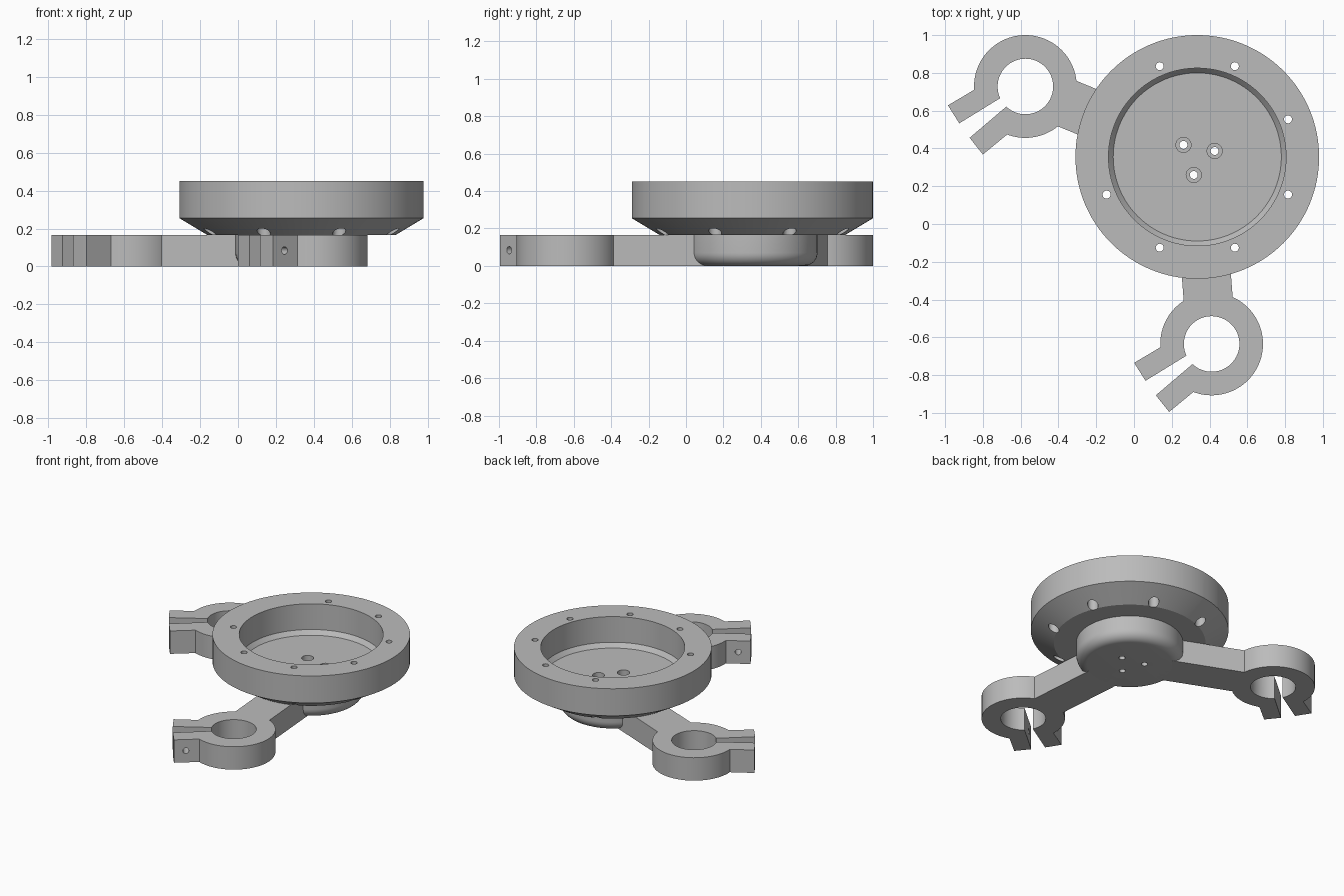
import bpy, bmesh, math
from mathutils import Matrix, Vector

cube = bpy.data.objects.get("Cube")
if cube:
    bpy.data.objects.remove(cube, do_unlink=True)

metal = bpy.data.materials.new("plain_grey")
metal.use_nodes = True
GREY = (0.5, 0.5, 0.5, 1)
metal.diffuse_color = GREY
metal.node_tree.nodes["Principled BSDF"].inputs["Base Color"].default_value = GREY

HUB = Vector((0.335, 0.355, 0))
ARM_TOP = 0.165
FLOOR = 0.235
OPENING = math.radians(157.5)     # direction the bowl opens towards


def finish(name, bm):
    bmesh.ops.recalc_face_normals(bm, faces=bm.faces)
    mesh = bpy.data.meshes.new(name)
    bm.to_mesh(mesh)
    bm.free()
    mesh.materials.append(metal)
    ob = bpy.data.objects.new(name, mesh)
    bpy.context.collection.objects.link(ob)
    return ob


def prism(name, points, z0, z1, origin=(0, 0, 0), angle=0):
    """Extrude a flat outline upwards, turned about z and moved to origin."""
    bm = bmesh.new()
    face = bm.faces.new([bm.verts.new((x, y, z0)) for x, y in points])
    new = bmesh.ops.extrude_face_region(bm, geom=[face])["geom"]
    top = [v for v in new if isinstance(v, bmesh.types.BMVert)]
    bmesh.ops.translate(bm, verts=top, vec=(0, 0, z1 - z0))
    bm.transform(Matrix.Translation(origin) @ Matrix.Rotation(angle, 4, "Z"))
    return finish(name, bm)


def box(name, x0, x1, y0, y1, z0, z1, origin=(0, 0, 0), angle=0):
    return prism(name, [(x0, y0), (x1, y0), (x1, y1), (x0, y1)], z0, z1, origin, angle)


def disc(name, radius, centre, z0, z1, sides=32):
    ring = [(radius * math.cos(i * math.tau / sides), radius * math.sin(i * math.tau / sides))
            for i in range(sides)]
    return prism(name, ring, z0, z1, (centre[0], centre[1], 0))


def lathe(name, profile, centre, sides=128):
    bm = bmesh.new()
    verts = [bm.verts.new((r, 0, z)) for r, z in profile]
    edges = [bm.edges.new(pair) for pair in zip(verts, verts[1:])]
    bmesh.ops.spin(bm, geom=verts + edges, cent=(0, 0, 0), axis=(0, 0, 1),
                   angle=math.tau, steps=sides, use_duplicate=False)
    bmesh.ops.remove_doubles(bm, verts=bm.verts, dist=0.0001)
    bm.transform(Matrix.Translation(centre))
    return finish(name, bm)


def combine(ob, other, operation):
    """Apply a boolean and drop the helper."""
    mod = ob.modifiers.new("boolean", "BOOLEAN")
    mod.operation, mod.solver, mod.object = operation, "EXACT", other
    other.hide_render = True
    bpy.context.view_layer.objects.active = ob
    bpy.ops.object.modifier_apply(modifier=mod.name)
    bpy.data.objects.remove(other, do_unlink=True)


def polar(radius, angle):
    return HUB + Vector((radius * math.cos(angle), radius * math.sin(angle), 0))


# Bowl and rounded hub as one turned solid
HUB_R, FILLET = 0.348, 0.07
fillet = [(HUB_R - FILLET + FILLET * math.sin(a), FILLET - FILLET * math.cos(a))
          for a in (i * math.pi / 16 for i in range(9))]
profile = [(0, 0)] + fillet + [
    (HUB_R, ARM_TOP), (0.495, ARM_TOP), (0.645, 0.255), (0.645, 0.45),
    (0.47, 0.45), (0.47, 0.265), (0.445, FLOOR), (0, FLOOR)]
bowl = lathe("bowl_and_hub", profile, HUB)

# Flat cut across the open side, and the gap through the rim
combine(bowl, box("cutter", 0.458, 1, -1, 1, -0.1, 0.6, HUB, OPENING), "DIFFERENCE")
combine(bowl, box("cutter", 0.15, 0.7, -0.312, 0.312, FLOOR, 0.6, HUB, OPENING), "DIFFERENCE")

# Relief under each rim end
for lo, hi in ((0.334, 0.7), (-0.7, -0.334)):
    combine(bowl, box("cutter", 0.332, 0.7, lo, hi, 0.1, 0.365, HUB, OPENING), "DIFFERENCE")

# Rim bolt holes, wider from below
for i in range(8):
    if i == 3:
        continue
    spot = polar(0.52, math.radians(22.5 + 45 * i))
    combine(bowl, disc("cutter", 0.035, spot, 0.1, 0.365), "DIFFERENCE")
    combine(bowl, disc("cutter", 0.021, spot, 0.3, 0.6), "DIFFERENCE")

# Three counterbored hub holes
for i in range(3):
    spot = polar(0.097, math.radians(19 + 120 * i))
    combine(bowl, disc("cutter", 0.021, spot, -0.1, 0.5), "DIFFERENCE")
    combine(bowl, disc("cutter", 0.04, spot, 0.19, 0.5), "DIFFERENCE")

# Arms ending in split clamps
JAWS = [(-0.41, -0.10), (-0.35, -0.195), (-0.295, -0.272),
        (-0.225, -0.36), (-0.055, -0.22), (-0.20, 0.025)]
SPLIT = [(-0.46, -0.2625), (-0.075, -0.026), (-0.07, -0.08), (-0.3925, -0.3545)]


def bolt_cutter(centre):
    bm = bmesh.new()
    bmesh.ops.create_cone(bm, cap_ends=True, segments=24, radius1=0.02, radius2=0.02, depth=0.6)
    turn = Vector((-0.573, 0.82, 0)).to_track_quat("Z", "Y").to_matrix().to_4x4()
    bm.transform(Matrix.Translation(centre + Vector((-0.2525, -0.185, 0.084))) @ turn)
    return finish("cutter", bm)


parts = [bowl]
for side, centre in (("back_right", Vector((-0.575, 0.728, 0))),
                     ("front", Vector((0.411, -0.635, 0)))):
    reach = centre - HUB
    heading = math.atan2(reach.y, reach.x)
    clamp = disc(side + "_clamp_arm", 0.272, centre, 0, ARM_TOP, 96)
    combine(clamp, prism("jaws", JAWS, 0, ARM_TOP, centre), "UNION")
    combine(clamp, box("arm", 0.22, reach.length - 0.2, -0.13, 0.13, 0, ARM_TOP, HUB, heading), "UNION")
    combine(clamp, disc("cutter", 0.147, centre, -0.1, 0.3, 64), "DIFFERENCE")
    combine(clamp, prism("cutter", SPLIT, -0.1, 0.3, centre), "DIFFERENCE")
    combine(clamp, bolt_cutter(centre), "DIFFERENCE")
    parts.append(clamp)

# Smooth the curved walls, keep edges crisp
bpy.ops.object.select_all(action="DESELECT")
for ob in parts:
    ob.select_set(True)
bpy.context.view_layer.objects.active = bowl
bpy.ops.object.shade_smooth_by_angle(angle=math.radians(25))
